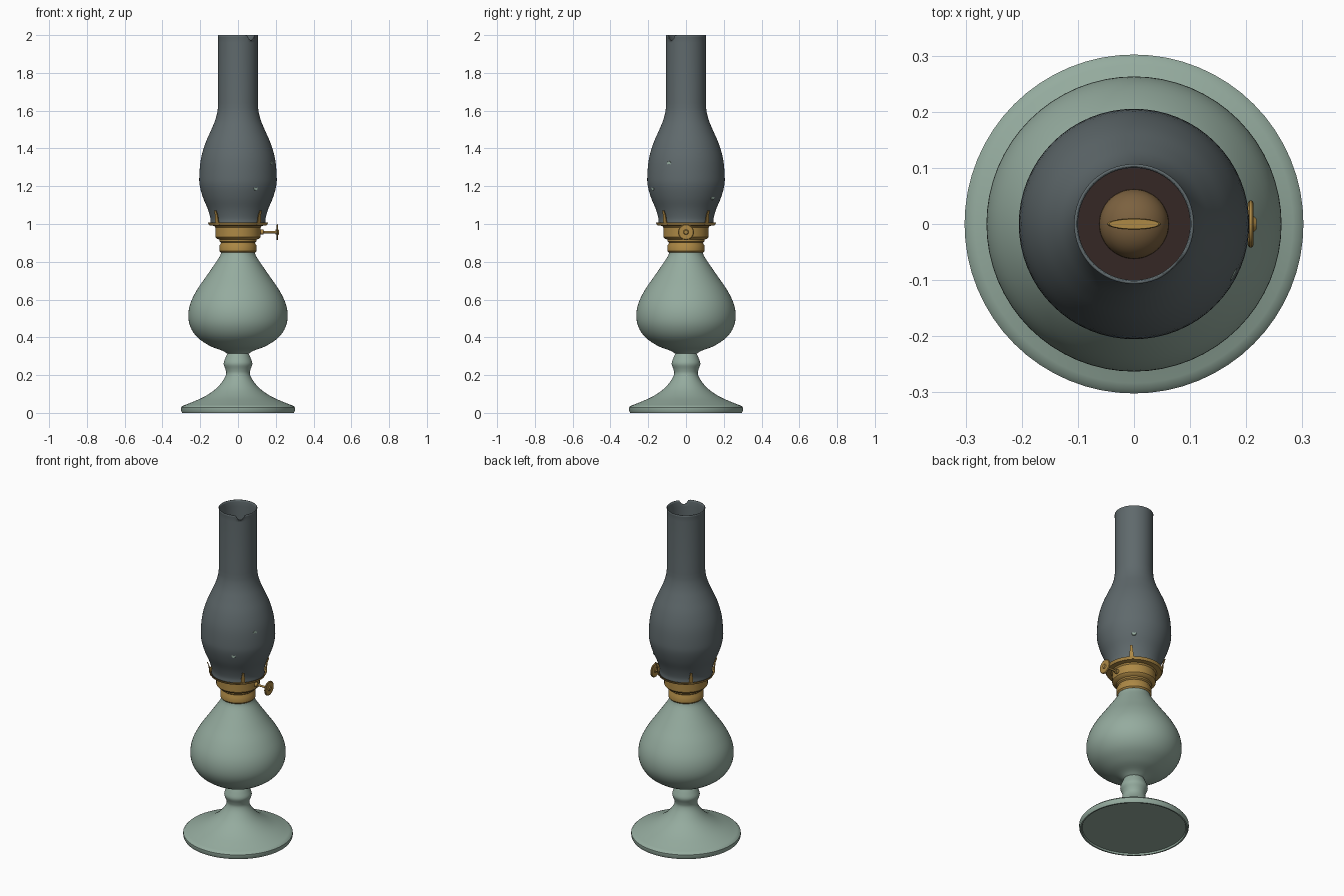
import bpy
import bmesh
from math import cos, sin, pi, radians, exp, atan2
from mathutils import Matrix, Vector

cube = bpy.data.objects.get("Cube")
if cube:
    bpy.data.objects.remove(cube, do_unlink=True)


def material(name, r, g, b):
    m = bpy.data.materials.new(name)
    m.use_nodes = True
    m.diffuse_color = (r, g, b, 1)
    node = next(n for n in m.node_tree.nodes if n.type == 'BSDF_PRINCIPLED')
    node.inputs["Base Color"].default_value = (r, g, b, 1)
    return m


SAGE = material("sage green", 0.30, 0.41, 0.345)
SMOKE = material("smoky grey", 0.115, 0.142, 0.15)
BRASS = material("brass", 0.42, 0.25, 0.06)
DULL = material("dull brass", 0.2, 0.12, 0.05)
SOOT = material("sooty brown", 0.035, 0.02, 0.018)


def finish(bm, name, mat, angle=35):
    bmesh.ops.recalc_face_normals(bm, faces=bm.faces)
    mesh = bpy.data.meshes.new(name)
    bm.to_mesh(mesh)
    bm.free()
    mesh.materials.append(mat)
    ob = bpy.data.objects.new(name, mesh)
    bpy.context.collection.objects.link(ob)
    bpy.ops.object.select_all(action='DESELECT')
    ob.select_set(True)
    bpy.context.view_layer.objects.active = ob
    bpy.ops.object.shade_smooth_by_angle(angle=radians(angle))
    return ob


def rounded(points, steps=4):
    """Pass a smooth line through the profile points."""
    p = [Vector(q) for q in points]
    p = [2 * p[0] - p[1]] + p + [2 * p[-1] - p[-2]]
    out = []
    for a, b, c, d in zip(p, p[1:], p[2:], p[3:]):
        for i in range(steps):
            t = i / steps
            out.append(0.5 * (2 * b + (c - a) * t + (2 * a - 5 * b + 4 * c - d) * t * t
                              + (3 * b - a - 3 * c + d) * t ** 3))
    return [tuple(q) for q in out] + [points[-1]]


def lathe(profile, segments=64, matrix=Matrix()):
    """Turn (radius, height) points around the local z axis."""
    bm = bmesh.new()
    vs = [bm.verts.new((r, 0, z)) for r, z in profile]
    es = [bm.edges.new(pair) for pair in zip(vs, vs[1:])]
    bmesh.ops.spin(bm, geom=vs + es, cent=(0, 0, 0), axis=(0, 0, 1), angle=2 * pi,
                   steps=segments, use_merge=True)
    bmesh.ops.remove_doubles(bm, verts=bm.verts, dist=0.0001)
    bm.transform(matrix)
    return bm


# Foot and stem
foot = [(0, 0.01), (0.285, 0.01), (0.288, 0), (0.296, 0), (0.302, 0.012), (0.302, 0.028), (0.294, 0.037)]
stem = rounded([(0.294, 0.037), (0.25, 0.054), (0.18, 0.085), (0.12, 0.125), (0.08, 0.17),
                (0.063, 0.205), (0.066, 0.23), (0.076, 0.26), (0.067, 0.29), (0.056, 0.315)])
finish(lathe(foot + stem[1:]), "foot_and_stem", SAGE)

# Oil font
finish(lathe(rounded([(0.054, 0.312), (0.085, 0.33), (0.15, 0.355), (0.215, 0.4), (0.252, 0.455),
                      (0.263, 0.515), (0.252, 0.58), (0.218, 0.65), (0.17, 0.72), (0.125, 0.785),
                      (0.096, 0.83), (0.088, 0.855)])), "oil_font", SAGE)

# Brass collar and burner
finish(lathe([(0, 0.848), (0.09, 0.848), (0.097, 0.856), (0.097, 0.888), (0.09, 0.898),
              (0.09, 0.902), (0.098, 0.908), (0.098, 0.928), (0.088, 0.935), (0, 0.935)]),
       "collar", BRASS)
finish(lathe([(0.09, 0.915), (0.112, 0.922), (0.12, 0.932), (0.12, 0.982), (0.126, 0.99),
              (0.152, 0.993), (0.16, 1.008), (0.157, 1.008), (0.148, 0.998), (0.12, 0.997)]),
       "burner_gallery", BRASS)
finish(lathe([(0, 0.995), (0.148, 0.995), (0.148, 0.999), (0, 0.999)]), "burner_deck", SOOT)
finish(lathe([(0.062 * cos(i * pi / 20), 0.999 + 0.055 * sin(i * pi / 20)) for i in range(11)], 48),
       "burner_dome", DULL)

# Wick slot on the dome
finish(lathe([(0, 1.03), (0.048, 1.03), (0.048, 1.056), (0.044, 1.06), (0, 1.06)], 32,
             Matrix.Diagonal((1, 0.2, 1, 1))), "wick_tube", BRASS)

# Glass chimney with a small chip in its rim
glass = rounded([(0.142, 0.999), (0.141, 1.03), (0.155, 1.08), (0.18, 1.14), (0.197, 1.2),
                 (0.2, 1.25), (0.192, 1.34), (0.17, 1.42), (0.14, 1.49), (0.117, 1.545),
                 (0.104, 1.595), (0.1, 1.64)])
bm = lathe(glass + [(0.1, 1.96), (0.1, 1.99), (0.102, 2)])
for v in bm.verts:
    if v.co.z > 1.98:
        off = (atan2(v.co.y, v.co.x) + radians(48)) / 0.2
        v.co.z -= 0.025 * exp(-off ** 4) * (v.co.z - 1.97) / 0.03
chimney = finish(bm, "glass_chimney", SMOKE, 60)
shell = chimney.modifiers.new("thickness", 'SOLIDIFY')
shell.thickness = 0.005
shell.offset = -1

# Small pale flecks on the glass
for azimuth, radius, z in ((-62, 0.195, 1.19), (-27, 0.195, 1.32), (50, 0.181, 1.14)):
    place = (Matrix.Rotation(radians(azimuth), 4, 'Z') @ Matrix.Translation((radius, 0, z))
             @ Matrix.Rotation(pi / 2, 4, 'Y'))
    finish(lathe([(0, 0), (0.014, 0), (0.012, 0.005), (0, 0.005)], 8, place), "glass_fleck", SAGE)

# Four spring prongs holding the chimney
for i in range(4):
    bm = bmesh.new()
    rows = []
    for r, z, w in ((0.15, 0.995, 0.013), (0.156, 1.02, 0.011), (0.158, 1.045, 0.009), (0.168, 1.072, 0.006)):
        rows.append([bm.verts.new((r + dx, s * w, z)) for dx, s in ((0, -1), (0, 1), (0.005, 1), (0.005, -1))])
    for a, b in zip(rows, rows[1:]):
        for k in range(4):
            bm.faces.new((a[k], a[k - 1], b[k - 1], b[k]))
    bm.faces.new(rows[0])
    bm.faces.new(rows[-1])
    bm.transform(Matrix.Rotation(radians(45 + 90 * i), 4, 'Z'))
    finish(bm, "chimney_prong", BRASS)

# Wick knob on its shaft
side = Matrix.Translation((0, 0, 0.957)) @ Matrix.Rotation(pi / 2, 4, 'Y')
finish(lathe([(0, 0.1), (0.013, 0.1), (0.013, 0.135), (0.006, 0.137), (0.006, 0.205), (0, 0.205)], 20, side),
       "knob_shaft", BRASS)
finish(lathe([(0, 0.198), (0.012, 0.198), (0.014, 0.203), (0.038, 0.203), (0.042, 0.206), (0.042, 0.21),
              (0.038, 0.213), (0.014, 0.213), (0.01, 0.218), (0, 0.218)], 32, side), "wick_knob", BRASS)
